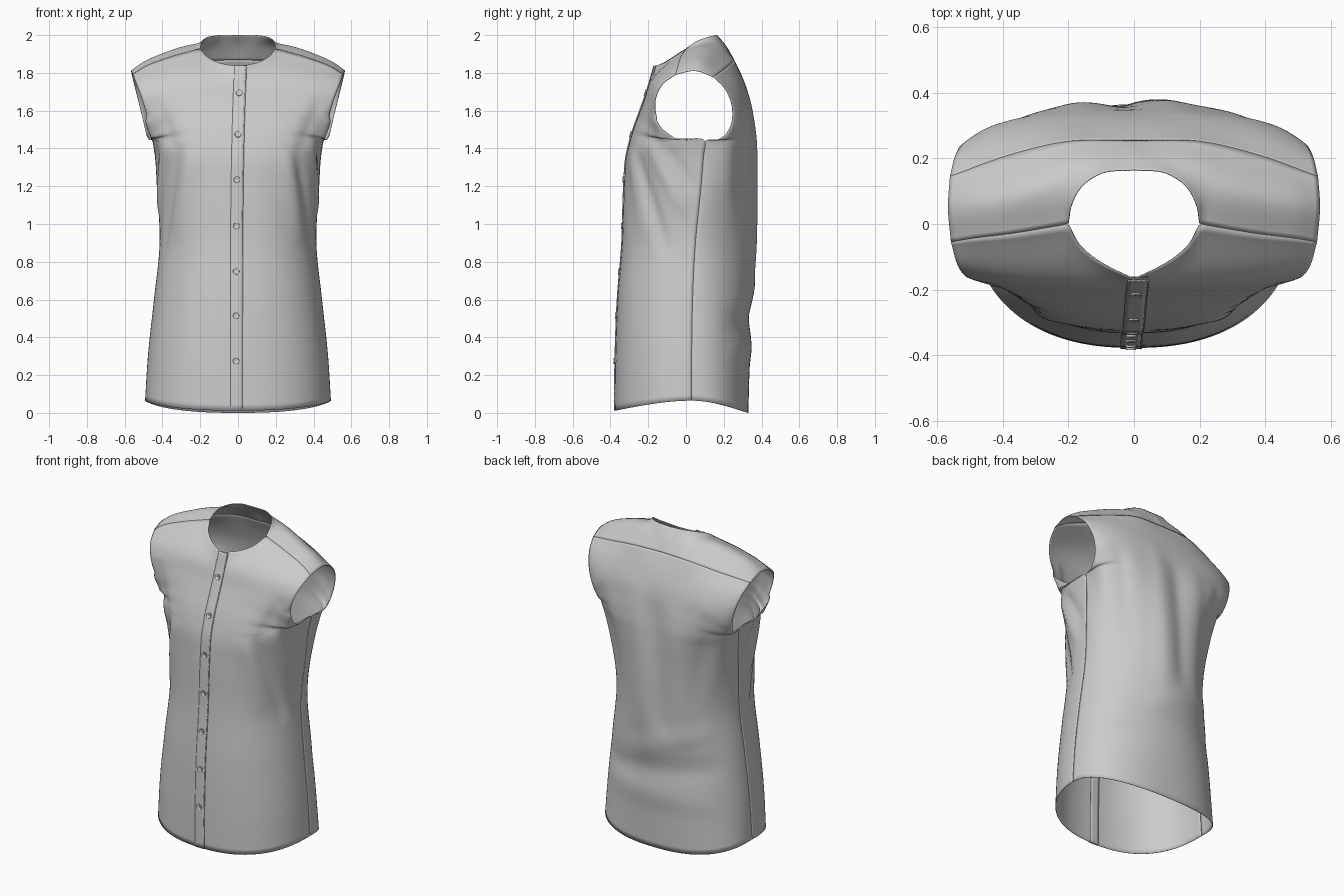
import bpy, bmesh, math
from mathutils import Vector as V
from mathutils.geometry import intersect_point_line

if "Cube" in bpy.data.objects:
    bpy.data.objects.remove(bpy.data.objects["Cube"])

NU, SUB = 36, 8


def spline(pts, sub):
    """Smooth curve through points, tangents weighted by chord length."""
    pts = [V(p) for p in pts]
    d = [max((b - a).length, 1e-5) for a, b in zip(pts, pts[1:])]
    s = [(b - a) / l for a, b, l in zip(pts, pts[1:], d)]
    tan = [s[0]] + [(s[i - 1] * d[i] + s[i] * d[i - 1]) / (d[i] + d[i - 1])
                    for i in range(1, len(s))] + [s[-1]]
    out = [pts[0]]
    for i, l in enumerate(d):
        for k in range(1, sub + 1):
            t = k / sub
            h = t * t * (3 - 2 * t)
            out.append(pts[i] * (1 - h) + pts[i + 1] * h
                       + tan[i] * l * (t * (1 - t) ** 2) + tan[i + 1] * l * (t * t * (t - 1)))
    return out


def even(poly, n=NU):
    """Resample a polyline at equal arc lengths."""
    acc = [0]
    for a, b in zip(poly, poly[1:]):
        acc.append(acc[-1] + (b - a).length)
    out, j = [], 0
    for k in range(n + 1):
        t = acc[-1] * k / n
        while j < len(poly) - 2 and acc[j + 1] < t:
            j += 1
        out.append(poly[j].lerp(poly[j + 1], (t - acc[j]) / max(acc[j + 1] - acc[j], 1e-9)))
    return out


def row(xe, ye, ze, yc, zc, ang=90, e=0.85):
    """Half cross-section from the centre line (yc, zc) to the panel edge."""
    A = math.radians(ang)
    poly = []
    for k in range(121):
        a = A * k / 120
        x = (math.sin(a) / math.sin(A)) ** e
        c = (1 - max(math.cos(a), 0) ** e) / (1 - max(math.cos(A), 0) ** e)
        poly.append(V((xe * x, yc + (ye - yc) * c, zc + (ze - zc) * c * (1.5 - .5 * c * c))))
    return even(poly)


# Drape folds: start, end, width, height, mirrored (unmirrored ones lie on the back)
FOLDS = [
    ((.31, -.28, 1.42), (.42, -.1, .82), .035, -.018, True),
    ((.26, -.31, 1.40), (.36, -.24, .90), .05, .012, True),
    ((.38, -.20, 1.44), (.43, .0, 1.04), .035, .014, True),
    ((.42, -.12, 1.44), (.44, .05, 1.16), .03, -.010, True),
    ((.50, -.16, 1.56), (.44, -.13, 1.43), .035, .020, True),
    ((.45, -.18, 1.68), (.33, -.26, 1.38), .04, -.010, True),
    ((.47, .20, 1.55), (.37, .28, .95), .05, .012, True),
    ((.38, .30, 1.6), (.29, .34, .9), .05, -.012, True),
    ((.12, 0, 1.7), (.06, 0, .65), .065, .011, False),
    ((-.02, 0, 1.6), (-.07, 0, .75), .06, -.014, False),
    ((-.16, 0, 1.65), (-.21, 0, .7), .065, .009, False),
    ((-.42, 0, .56), (.42, 0, .45), .07, -.015, False),
    ((-.38, 0, .80), (.18, 0, .60), .055, .008, False),
    ((-.4, 0, .33), (.4, 0, .35), .065, .007, False),
]


def drape(p):
    out = V((p.x * .6, p.y - .03, 0)).normalized()
    back = min(max((p.y - .09) / .12, 0), 1)
    h = 0
    for a, b, w, amp, both in FOLDS:
        q = V((abs(p.x), p.y, p.z)) if both else V((p.x, 0, p.z))
        t = min(max(intersect_point_line(q, V(a), V(b))[1], 0), 1)
        fade = (1 - (2 * t - 1) ** 4) * (1 if both else back)
        h += amp * fade * math.exp(-((q - V(a).lerp(V(b), t)).length / w) ** 2)
    return p + out * h


def finish(name, bm, thick):
    for f in bm.faces:
        f.smooth = True
    me = bpy.data.meshes.new(name)
    bm.to_mesh(me)
    bm.free()
    ob = bpy.data.objects.new(name, me)
    bpy.context.collection.objects.link(ob)
    if thick:
        m = ob.modifiers.new("cloth", 'SOLIDIFY')
        m.thickness, m.offset = thick, -1
    return ob


def sheet(name, grid, thick):
    """Quad sheet from a grid of points, normals pointing out of the body."""
    bm = bmesh.new()
    vs = [[bm.verts.new(p) for p in r] for r in grid]
    for a, b in zip(vs, vs[1:]):
        for i in range(len(a) - 1):
            bm.faces.new((a[i], a[i + 1], b[i + 1], b[i]))
    bm.normal_update()
    if sum(f.normal.dot(f.calc_center_median() - V((0, .03, 1.2))) for f in bm.faces) < 0:
        bmesh.ops.reverse_faces(bm, faces=bm.faces[:])
    return finish(name, bm, thick)


def panel(name, rows):
    """Loft half rows upward, reflect in x, add folds."""
    cols = [spline([r[i] for r in rows], SUB) for i in range(NU + 1)]
    left = [[V((-p.x, p.y, p.z)) for p in c] for c in cols[:0:-1]]
    grid = [[drape(p) for p in r] for r in zip(*(left + cols))]
    sheet(name, grid, .003)
    return [r[NU] for r in grid]


# Shared seam lines
shoulder = spline([(.2, 0, 1.93), (.38, -.03, 1.878), (.5, -.045, 1.83), (.557, -.055, 1.793)], 20)
front_neck = spline([(0, -.168, 1.838), (.05, -.145, 1.843), (.11, -.112, 1.858),
                     (.165, -.065, 1.888), (.2, 0, 1.93)], 20)
back_neck = spline([(0, .165, 2.0), (.1, .155, 2.0), (.16, .115, 1.99),
                    (.192, .055, 1.967), (.2, 0, 1.93)], 20)
yoke_seam = even(spline([(0, .255, 1.87), (.2, .252, 1.862), (.38, .21, 1.825), (.56, .145, 1.78)], 20))

# Side seam knots: half width, y, z; then centre line y, z, and section squareness
SIDE = [(.492, .03, .065), (.477, .03, .3), (.445, .035, .6), (.415, .05, .9),
        (.430, .08, 1.2), (.440, .093, 1.36), (.452, .10, 1.438)]
FRONT = [(-.377, .012), (-.374, .28), (-.362, .6), (-.338, .9), (-.328, 1.2), (-.316, 1.36), (-.3, 1.43)]
BACK = [(.33, 0), (.338, .28), (.352, .6), (.37, .9), (.374, 1.2), (.37, 1.36), (.366, 1.44)]
FRONT_E = [.87, .87, .87, .85, .78, .68, .63]
BACK_E = [.84, .92, 1.0, 1.1, 1.02, .8, .66]

# Front panel
front_mid = panel("front_panel",
    [row(*s, *c, 90, e) for s, c, e in zip(SIDE, FRONT, FRONT_E)]
    + [row(.461, -.05, 1.450, -.280, 1.50, 84, .64), row(.476, -.142, 1.535, -.251, 1.58, 74, .7),
       row(.502, -.165, 1.64, -.222, 1.66, 62, .8), row(.537, -.125, 1.74, -.193, 1.75, 52),
       even(front_neck + shoulder[1:])])

# Back panel
panel("back_panel",
    [row(*s, *c, 90, e) for s, c, e in zip(SIDE, BACK, BACK_E)]
    + [row(.468, .17, 1.447, .36, 1.50, 84, .62), row(.492, .232, 1.51, .35, 1.58, 76, .67),
       row(.520, .245, 1.62, .335, 1.67, 66, .74), row(.545, .205, 1.72, .302, 1.77, 56), yoke_seam])

# Shoulder yoke
yoke_mid = even(spline([(0, .212, 1.945), (.17, .178, 1.95), (.28, .11, 1.942), (.4, .075, 1.903),
                        (.51, .06, 1.853), (.566, .05, 1.812)], 20))
panel("yoke", [yoke_seam, yoke_mid, even(back_neck + shoulder[1:])])


# Button placket, drifting sideways towards the collar
def drift(z):
    return -.008 + .022 * (max(z, 0) / 1.84) ** 4


def strip(name, x0, x1, lift, thick):
    sheet(name, [[V((drift(p.z) + x0 + (x1 - x0) * k / 4, p.y - lift, p.z)) for k in range(5)]
                 for p in front_mid], thick)


strip("placket", -.033, .033, .004, .004)
strip("placket_stitch", .028, .030, .005, .002)
strip("under_placket", -.03, .03, -.006, .003)

# Buttons with a sunken middle and four thread holes
for i, z in enumerate((1.695, 1.475, 1.235, .99, .75, .515, .275)):
    k = min(range(1, len(front_mid) - 1), key=lambda j: abs(front_mid[j].z - z))
    a, b = front_mid[k - 1], front_mid[k + 1]
    t = (z - a.z) / (b.z - a.z)
    bm = bmesh.new()
    bmesh.ops.create_cone(bm, cap_ends=True, segments=24, radius1=.017, radius2=.016, depth=.007)
    bm.normal_update()
    top = max(bm.faces, key=lambda f: f.calc_center_median().z)
    bmesh.ops.inset_individual(bm, faces=[top], thickness=.004)
    bmesh.ops.translate(bm, verts=top.verts[:], vec=(0, 0, -.003))
    for q in range(4):
        r = bmesh.ops.create_cone(bm, cap_ends=True, segments=8, radius1=.002, radius2=.002, depth=.002)
        ang = math.pi / 4 + q * math.pi / 2
        bmesh.ops.translate(bm, verts=r['verts'], vec=(.005 * math.cos(ang), .005 * math.sin(ang), .001))
    ob = finish(f"button_{i + 1}", bm, 0)
    ob.location = (drift(z) - .002, a.lerp(b, t).y - .006, z)
    ob.rotation_euler = (math.pi / 2 - math.atan2(b.y - a.y, b.z - a.z), 0, 0)

# Smooth cloth, crisp edges
for ob in bpy.context.collection.objects:
    ob.select_set(True)
    bpy.context.view_layer.objects.active = ob
bpy.ops.object.shade_smooth_by_angle(angle=math.radians(40))
